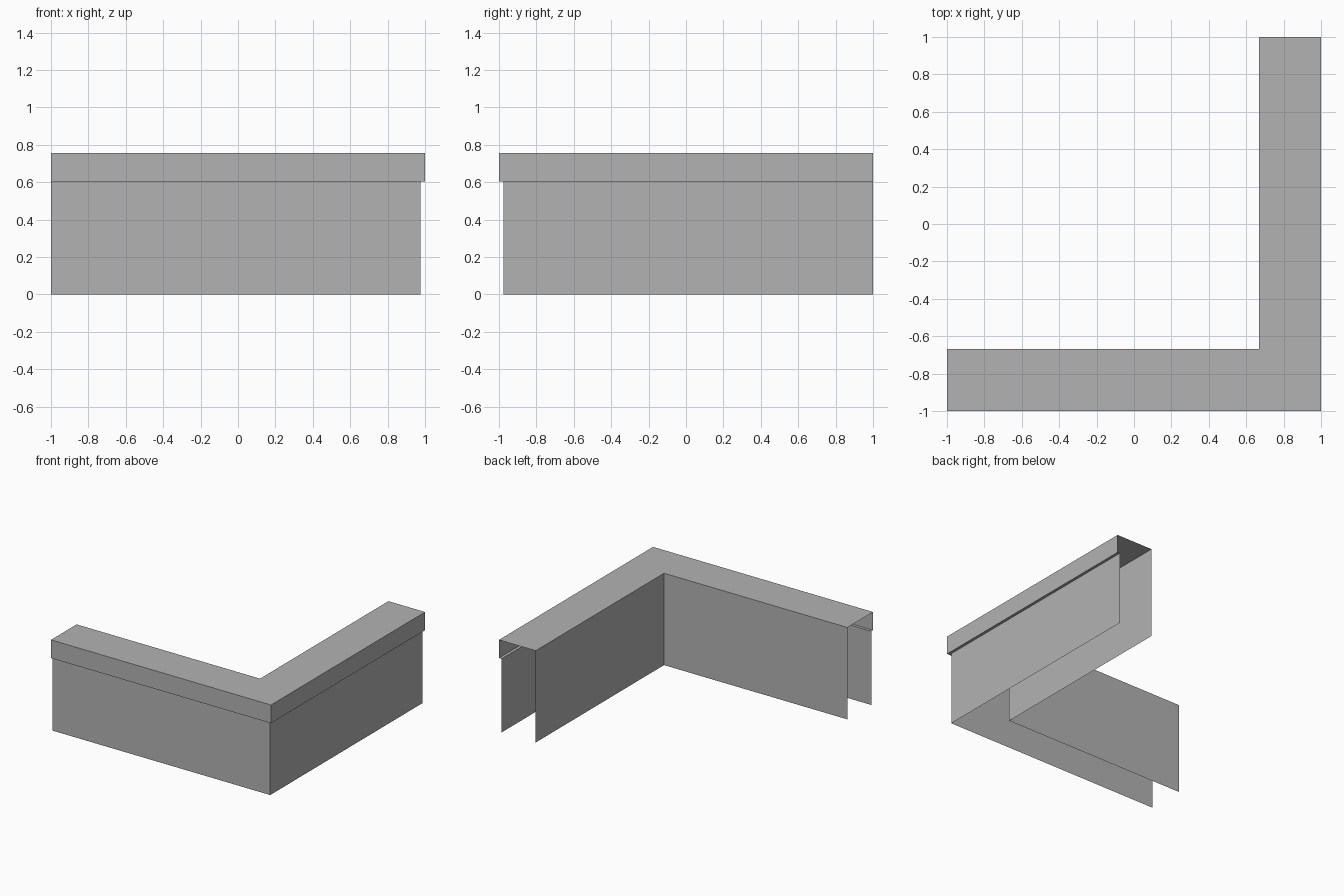
import bpy
import bmesh

cube = bpy.data.objects.get("Cube")
if cube:
    bpy.data.objects.remove(cube, do_unlink=True)

grey = bpy.data.materials.new("plain grey")
grey.use_nodes = True
colour = (0.45, 0.45, 0.45, 1)
grey.diffuse_color = colour
grey.node_tree.nodes["Principled BSDF"].inputs["Base Color"].default_value = colour

HEIGHT, LIP, STEP, WIDTH = 0.755, 0.605, 0.023, 0.333


def mitred_sheet(name, profile):
    """Sweep an open (inset, height) profile around the L-shaped corner."""
    bm = bmesh.new()
    rows = []
    for inset, z in profile:
        edge = 1 - inset
        path = [(-1, -edge, z), (edge, -edge, z), (edge, 1, z)]
        rows.append([bm.verts.new(p) for p in path])
    for a, b in zip(rows, rows[1:]):
        for i in range(2):
            bm.faces.new((a[i], a[i + 1], b[i + 1], b[i]))
    mesh = bpy.data.meshes.new(name)
    bm.to_mesh(mesh)
    bm.free()
    mesh.materials.append(grey)
    obj = bpy.data.objects.new(name, mesh)
    bpy.context.collection.objects.link(obj)
    return obj


# Outer wall, set back beneath the overhanging lip
mitred_sheet("outer_wall", [(STEP, 0), (STEP, LIP)])
# Overhanging lip: narrow underside and upright band
mitred_sheet("lip", [(STEP, LIP), (0, LIP), (0, HEIGHT)])
# Flat cap across the top
mitred_sheet("top_cap", [(0, HEIGHT), (WIDTH, HEIGHT)])
# Inner wall, running the full height
mitred_sheet("inner_wall", [(WIDTH, HEIGHT), (WIDTH, 0)])
